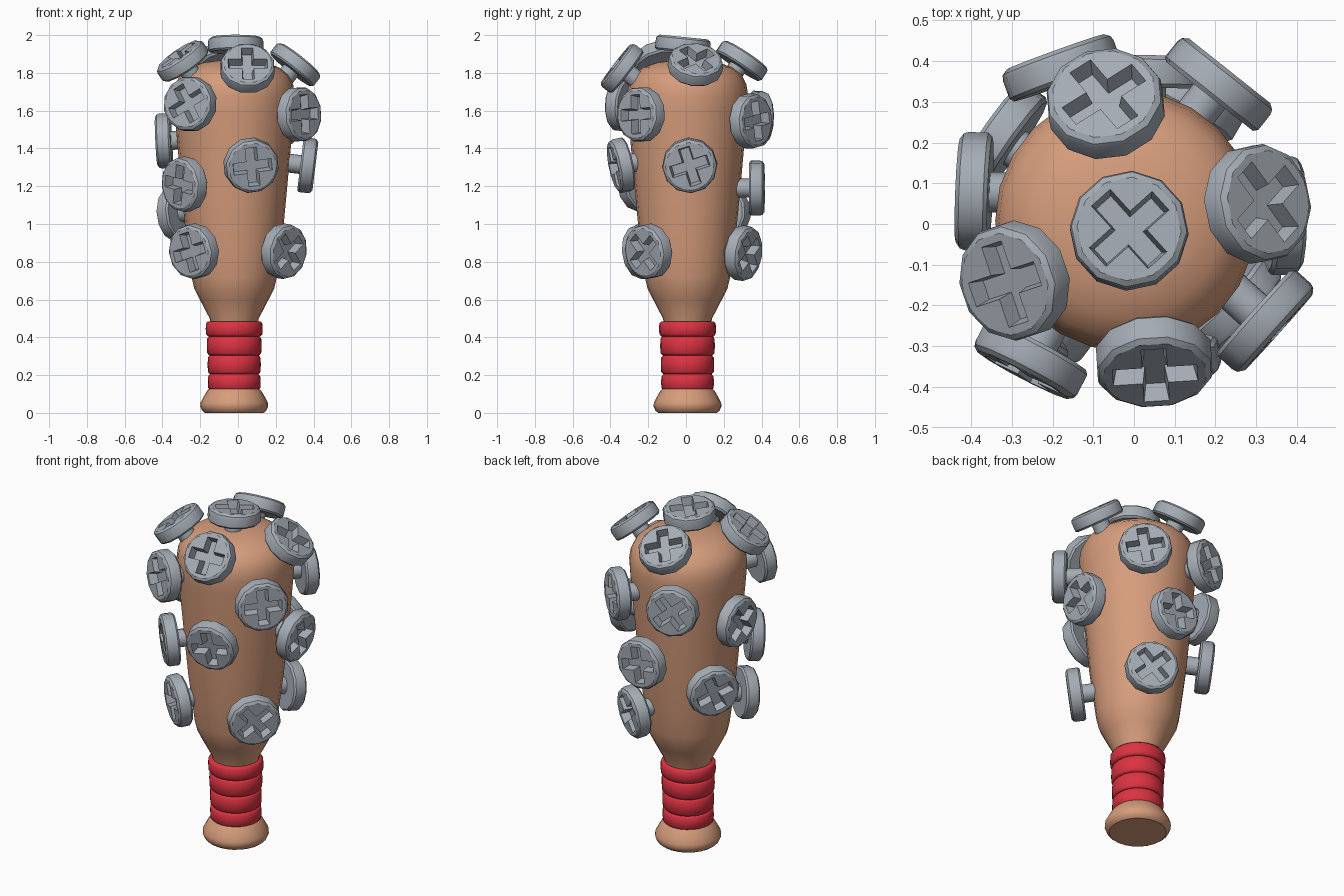
import bpy, bmesh, math
from mathutils import Vector, Matrix

if "Cube" in bpy.data.objects:
    bpy.data.objects.remove(bpy.data.objects["Cube"])

AXIS = Vector((-0.02, 0.008, 0))  # centre line of the bat


def material(name, rgb):
    m = bpy.data.materials.new(name)
    m.diffuse_color = (*rgb, 1)
    m.use_nodes = True
    m.node_tree.nodes["Principled BSDF"].inputs["Base Color"].default_value = m.diffuse_color
    return m


WOOD = material("tan wood", (0.67, 0.335, 0.2))
RED = material("red tape", (0.72, 0.033, 0.055))
STEEL = material("grey steel", (0.37, 0.41, 0.455))


def finish(name, bm, mat, matrix, angle=35):
    bmesh.ops.recalc_face_normals(bm, faces=bm.faces)
    me = bpy.data.meshes.new(name)
    bm.to_mesh(me)
    bm.free()
    me.materials.append(mat)
    me.shade_smooth()
    me.set_sharp_from_angle(angle=math.radians(angle))
    ob = bpy.data.objects.new(name, me)
    ob.matrix_world = matrix
    bpy.context.collection.objects.link(ob)
    return ob


def bridge(bm, a, b):
    n = len(a)
    for i in range(n):
        bm.faces.new((a[i], a[(i + 1) % n], b[(i + 1) % n], b[i]))


def ring(bm, r, z, n, offset=0.0):
    return [bm.verts.new((r * math.cos(offset + math.tau * i / n),
                          r * math.sin(offset + math.tau * i / n), z)) for i in range(n)]


def lathe(name, profile, mat, n=24, angle=35):
    bm = bmesh.new()
    rings = [ring(bm, r, z, n) for r, z in profile]
    for a, b in zip(rings, rings[1:]):
        bridge(bm, a, b)
    bm.faces.new(rings[0])
    bm.faces.new(rings[-1])
    return finish(name, bm, mat, Matrix.Translation(AXIS), angle)


# Wooden barrel with domed top
lathe("barrel", [(0.12, 0.44), (0.13, 0.5), (0.182, 0.6), (0.212, 0.66), (0.226, 0.72),
                 (0.243, 0.85), (0.262, 1.0), (0.281, 1.2), (0.299, 1.4), (0.316, 1.6),
                 (0.321, 1.68), (0.312, 1.74), (0.286, 1.79), (0.235, 1.83),
                 (0.16, 1.856), (0.08, 1.866), (0.01, 1.868)], WOOD)
# Wooden knob at the foot
lathe("knob", [(0.155, 0.0), (0.17, 0.012), (0.18, 0.035), (0.178, 0.055),
               (0.162, 0.085), (0.145, 0.115), (0.12, 0.14)], WOOD)
# Bulging bands of grip tape
for i, (z0, z1, r) in enumerate([(0.12, 0.205, 0.14), (0.205, 0.305, 0.141),
                                 (0.305, 0.405, 0.145), (0.405, 0.485, 0.151)]):
    lathe(f"grip_band_{i + 1}", [(r - 0.012, z0), (r - 0.002, z0 + 0.012), (r, (z0 + z1) / 2),
                                 (r - 0.002, z1 - 0.012), (r - 0.012, z1)], RED, angle=60)


def cross(bm, length, w, z):
    """Twelve-point plus outline, matching the 12-sided head."""
    pts = []
    for q in range(4):
        rot = Matrix.Rotation(q * math.pi / 2, 3, 'Z')
        pts += [bm.verts.new(rot @ Vector(p)) for p in
                ((length, -w, z), (length, w, z), (w, w, z))]
    return pts


def screw(name, pos, normal, roll):
    bm = bmesh.new()
    off = -math.pi / 12
    # shank, underside, rim and bevel of the head
    profile = [(0.05, -0.2), (0.05, -0.04), (0.137, -0.04), (0.146, -0.03),
               (0.146, 0.018), (0.142, 0.03), (0.128, 0.04)]
    rings = [ring(bm, r, z, 12, off) for r, z in profile]
    # driver recess
    rings += [cross(bm, 0.104, 0.031, 0.04), cross(bm, 0.094, 0.024, -0.008)]
    for a, b in zip(rings, rings[1:]):
        bridge(bm, a, b)
    bm.faces.new(rings[0])
    floor = rings[-1]
    core = [floor[i] for i in (2, 5, 8, 11)]
    bm.faces.new(core)
    for q in range(4):
        bm.faces.new((floor[3 * q - 1], floor[3 * q], floor[3 * q + 1], floor[3 * q + 2]))
    n = Vector(normal).normalized()
    up = Vector((0, 1, 0)) if n.z > 0.7 else Vector((0, 0, 1))
    x = up.cross(n).normalized()
    basis = Matrix((x, n.cross(x), n)).transposed()
    m = (basis @ Matrix.Rotation(math.radians(roll), 3, 'Z')).to_4x4()
    m.translation = pos
    finish(name, bm, STEEL, m, 32)


# Screws: head centre, facing direction, turn of the cross
SCREWS = [
    ((-0.012, -0.016, 1.95), (0, 0.1, 1), 42),
    ((0.05, -0.34, 1.825), (0.05, -0.79, 0.61), 0),
    ((-0.07, 0.297, 1.865), (-0.1, 0.55, 0.83), 38),
    ((0.305, 0.05, 1.845), (0.62, 0.1, 0.78), 40),
    ((-0.295, -0.14, 1.865), (-0.55, -0.2, 0.81), 15),
    ((-0.255, -0.335, 1.635), (-0.46, -0.88, 0.08), 30),
    ((0.325, -0.24, 1.58), (0.745, -0.667, 0.02), 3),
    ((0.21, 0.345, 1.545), (0.62, 0.78, 0.0), 10),
    ((-0.18, 0.385, 1.56), (-0.34, 0.94, -0.03), 38),
    ((-0.393, 0.08, 1.44), (-1, 0.04, -0.05), 40),
    ((0.07, -0.345, 1.31), (0.2, -0.96, -0.2), 8),
    ((0.37, 0.02, 1.31), (0.98, 0.0, -0.12), 18),
    ((-0.285, -0.24, 1.21), (-0.72, -0.68, -0.08), -12),
    ((0.03, 0.375, 1.19), (0.02, 1, 0.0), 10),
    ((-0.325, 0.21, 1.055), (-0.82, 0.57, -0.1), 22),
    ((-0.235, -0.23, 0.855), (-0.6, -0.79, -0.1), 15),
    ((0.245, -0.2, 0.855), (0.72, -0.68, -0.12), 40),
    ((0.13, 0.305, 0.845), (0.5, 0.86, -0.12), 40),
]
for i, s in enumerate(SCREWS):
    screw(f"screw_{i + 1}", *s)
